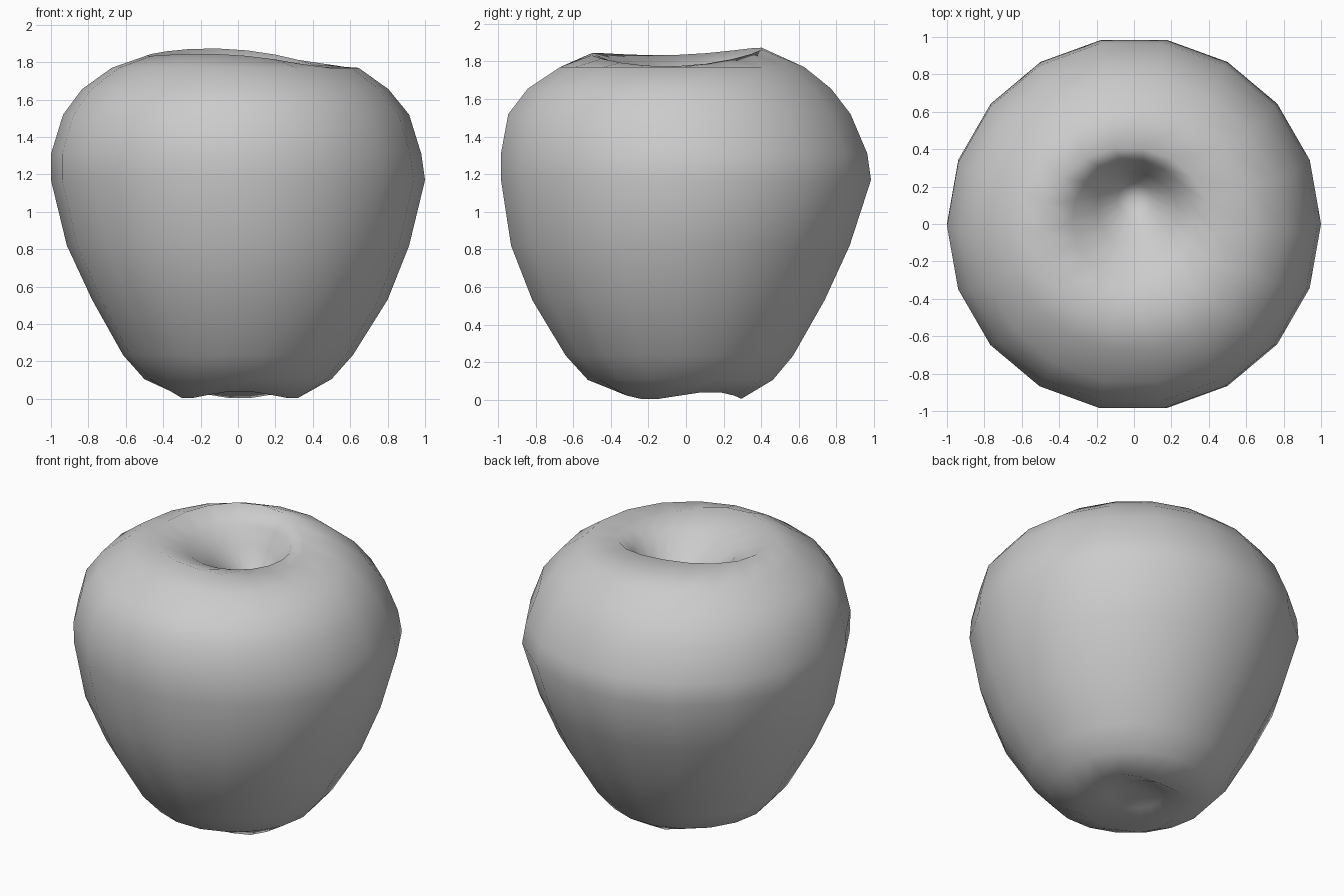
import bpy
import bmesh
from math import sin, cos, tau

cube = bpy.data.objects.get("Cube")
if cube:
    bpy.data.objects.remove(cube, do_unlink=True)

SIDES = 18


def flat(a):
    return 0.0


def rim_wave(a):
    # Upper lip: highest at the back, lowest on the left
    return -0.03 * cos(a) + 0.015 * sin(a) - 0.025 * cos(2 * a)


def foot_wave(a):
    # Three soft lobes the fruit stands on
    return 0.02 * sin(3 * a)


# Rings from the base to the stem hollow: radius, height, centre x, centre y, wave
rings = [
    (0.17, 0.07, 0.0, 0.02, flat),
    (0.33, 0.022, 0.01, -0.03, foot_wave),
    (0.50, 0.105, 0.0, -0.03, flat),
    (0.615, 0.235, 0.0, -0.035, flat),
    (0.79, 0.53, 0.01, -0.04, flat),
    (0.915, 0.82, 0.0, -0.03, flat),
    (1.0, 1.17, 0.0, 0.0, flat),
    (0.99, 1.31, -0.01, -0.01, flat),
    (0.925, 1.52, -0.01, -0.035, flat),
    (0.82, 1.655, -0.015, -0.035, flat),
    (0.66, 1.77, -0.015, -0.02, flat),
    (0.46, 1.83, -0.03, -0.05, rim_wave),
    (0.32, 1.76, -0.01, 0.02, flat),
    (0.20, 1.65, 0.0, 0.08, flat),
    (0.09, 1.53, 0.0, 0.13, flat),
]

# Fruit body: bridge the rings, then close both hollows
bm = bmesh.new()
loops = []
for radius, height, cx, cy, wave in rings:
    angles = [tau * i / SIDES for i in range(SIDES)]
    loops.append([bm.verts.new((cx + radius * cos(a), cy + radius * sin(a),
                                height + wave(a))) for a in angles])
base = bm.verts.new((0.0, 0.03, 0.1))
pit = bm.verts.new((0.0, 0.14, 1.47))

for i in range(SIDES):
    j = (i + 1) % SIDES
    for low, high in zip(loops, loops[1:]):
        bm.faces.new((low[i], low[j], high[j], high[i]))
    bm.faces.new((base, loops[0][j], loops[0][i]))
    bm.faces.new((pit, loops[-1][i], loops[-1][j]))

for face in bm.faces:
    face.smooth = True
mesh = bpy.data.meshes.new("fruit_body")
bm.to_mesh(mesh)
bm.free()

# Plain grey skin
grey = bpy.data.materials.new("plain_grey")
grey.use_nodes = True
colour = (0.6, 0.6, 0.6, 1.0)
grey.diffuse_color = colour
grey.node_tree.nodes["Principled BSDF"].inputs["Base Color"].default_value = colour
mesh.materials.append(grey)

fruit = bpy.data.objects.new("fruit_body", mesh)
bpy.context.collection.objects.link(fruit)
